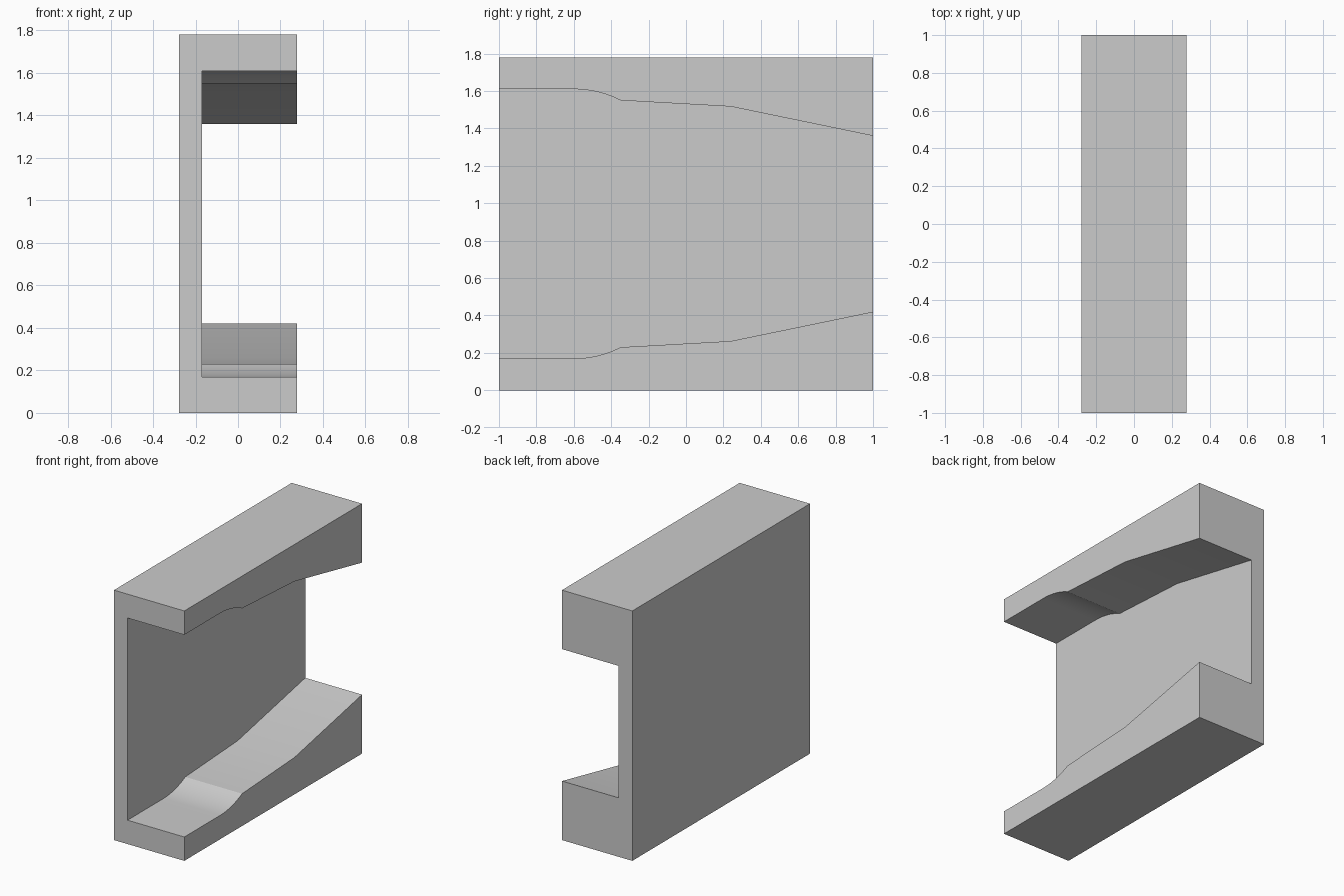
import bpy, bmesh
from math import sin, cos, asin, radians
from mathutils import Vector

cube = bpy.data.objects.get("Cube")
if cube:
    bpy.data.objects.remove(cube, do_unlink=True)

HALF_W, HEIGHT, WALL_X = 0.277, 1.78, -0.17
MID = HEIGHT / 2

grey = bpy.data.materials.new("plain grey")
grey.use_nodes = True
colour = (0.6, 0.6, 0.6, 1)
grey.diffuse_color = colour
grey.node_tree.nodes["Principled BSDF"].inputs["Base Color"].default_value = colour


def prism(name, outline, x0, x1):
    """Extrude a (y, z) outline along x."""
    bm = bmesh.new()
    face = bm.faces.new([bm.verts.new((x0, y, z)) for y, z in outline])
    moved = bmesh.ops.extrude_face_region(bm, geom=[face])["geom"]
    bmesh.ops.translate(bm, vec=Vector((x1 - x0, 0, 0)),
                        verts=[v for v in moved if isinstance(v, bmesh.types.BMVert)])
    bmesh.ops.recalc_face_normals(bm, faces=bm.faces)
    mesh = bpy.data.meshes.new(name)
    bm.to_mesh(mesh)
    bm.free()
    mesh.materials.append(grey)
    obj = bpy.data.objects.new(name, mesh)
    bpy.context.collection.objects.link(obj)
    return obj


# Floor of the channel: flat lip, rising arc, gentle slope, steeper ramp
run, rise, steps = 0.25, 0.06, 12
radius = (run ** 2 + rise ** 2) / (2 * rise)
sweep = asin(run / radius)
arc = [(-0.6 + radius * sin(sweep * i / steps),
        0.17 + radius * (1 - cos(sweep * i / steps))) for i in range(steps + 1)]
floor = [(-1.1, 0.17)] + arc + [(0.24, 0.263), (1, 0.42), (1.1, 0.441)]
roof = [(y, 2 * MID - z) for y, z in reversed(floor)]

# Solid block with the flared channel cut into its open side
block = prism("channel_bracket", [(-1, 0), (1, 0), (1, HEIGHT), (-1, HEIGHT)], -HALF_W, HALF_W)
cutter = prism("channel_cutter", floor + roof, WALL_X, HALF_W + 0.1)
cutter.hide_render = True
cut = block.modifiers.new("channel", 'BOOLEAN')
cut.operation = 'DIFFERENCE'
cut.solver = 'EXACT'
cut.object = cutter

# Bake the cut and drop the cutter
bpy.context.view_layer.update()
graph = bpy.context.evaluated_depsgraph_get()
result = bpy.data.meshes.new_from_object(block.evaluated_get(graph))
block.modifiers.clear()
block.data = result
bpy.data.objects.remove(cutter, do_unlink=True)

# Smooth the arc, keep the creases
bpy.ops.object.select_all(action='DESELECT')
block.select_set(True)
bpy.context.view_layer.objects.active = block
bpy.ops.object.shade_smooth_by_angle(angle=radians(14))
